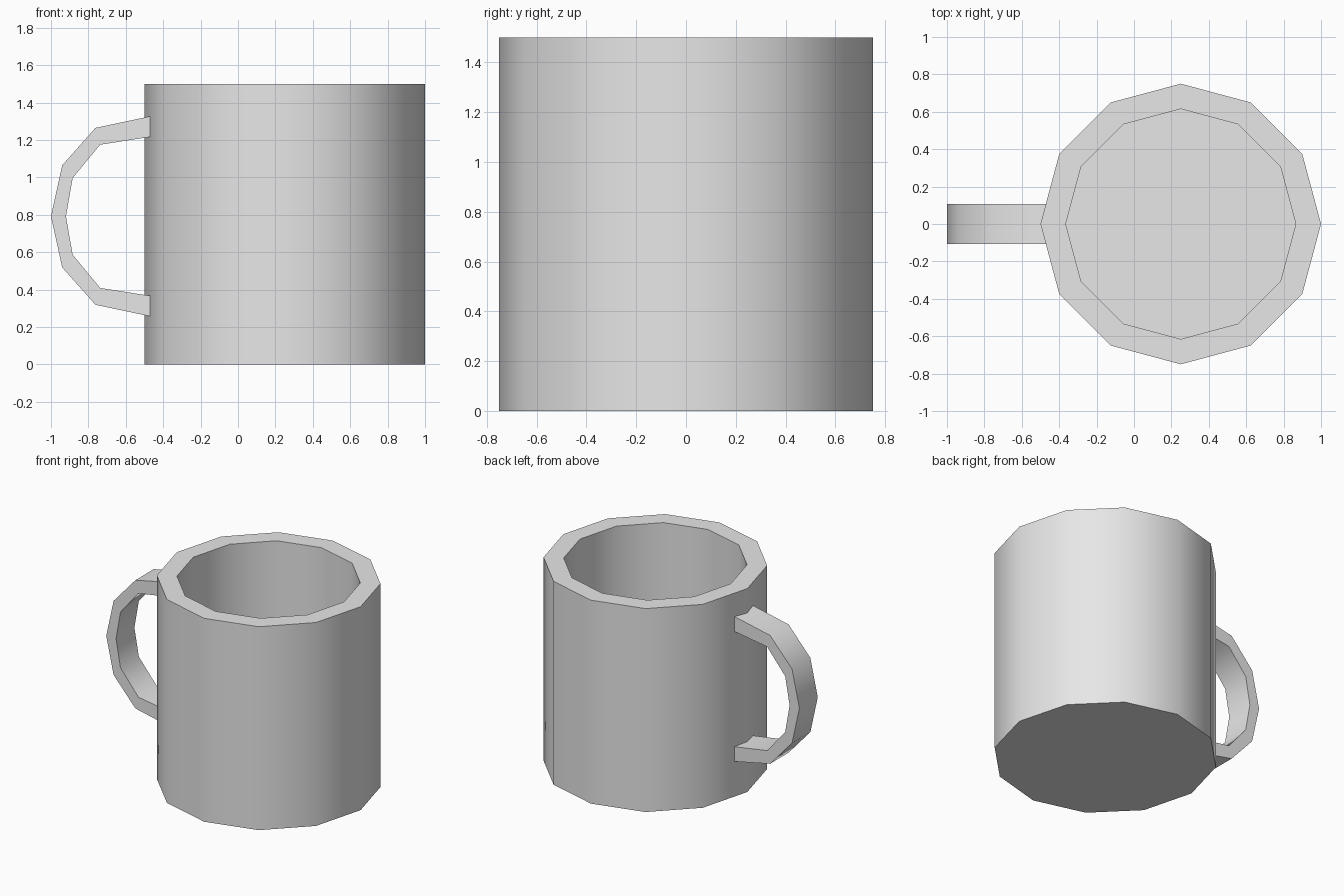
import bpy, bmesh, math

if "Cube" in bpy.data.objects:
    bpy.data.objects.remove(bpy.data.objects["Cube"])

SIDES = 12
FLOOR = 0.13

ceramic = bpy.data.materials.new("light grey ceramic")
ceramic.diffuse_color = (0.8, 0.8, 0.8, 1)
ceramic.use_nodes = True
ceramic.node_tree.nodes["Principled BSDF"].inputs["Base Color"].default_value = ceramic.diffuse_color


def finish(name, bm):
    """Turn a bmesh into a smooth object with its hard edges kept sharp."""
    bmesh.ops.recalc_face_normals(bm, faces=bm.faces)
    mesh = bpy.data.meshes.new(name)
    bm.to_mesh(mesh)
    bm.free()
    mesh.materials.append(ceramic)
    mesh.shade_smooth()
    mesh.set_sharp_from_angle(angle=math.radians(60))
    obj = bpy.data.objects.new(name, mesh)
    bpy.context.collection.objects.link(obj)
    return obj


def bridge(bm, a, b):
    """Join two closed vertex loops with quads."""
    for i in range(len(a)):
        j = (i + 1) % len(a)
        bm.faces.new((a[i], a[j], b[j], b[i]))


# Cup: outer wall, flat rim, inner wall and floor, as (radius, height) rings
bm = bmesh.new()
rings = []
for r, z in [(0.75, 0), (0.75, 1.5), (0.615, 1.5), (0.615, FLOOR)]:
    angles = [2 * math.pi * i / SIDES for i in range(SIDES)]
    rings.append([bm.verts.new((0.25 + r * math.cos(t), r * math.sin(t), z))
                  for t in angles])
for low, high in zip(rings, rings[1:]):
    bridge(bm, low, high)
bm.faces.new(rings[0])
bm.faces.new(rings[-1])
finish("cup", bm)

# Handle: rectangular section swept along a C; upper half mirrored about z = MID
MID = 0.792
HALF_WIDTH = 0.107
upper = [((-0.468, 1.327), (-0.468, 1.217)),   # (outer, inner) points
         ((-0.762, 1.265), (-0.737, 1.175)),
         ((-0.94, 1.065), (-0.884, 0.997))]
middle = [((-1.0, MID), (-0.92, MID))]
lower = [tuple((x, 2 * MID - z) for x, z in pair) for pair in reversed(upper)]

bm = bmesh.new()
sections = []
for (xo, zo), (xi, zi) in upper + middle + lower:
    sections.append([bm.verts.new(p) for p in (
        (xo, -HALF_WIDTH, zo), (xo, HALF_WIDTH, zo),
        (xi, HALF_WIDTH, zi), (xi, -HALF_WIDTH, zi))])
for a, b in zip(sections, sections[1:]):
    bridge(bm, a, b)
bm.faces.new(sections[0])
bm.faces.new(sections[-1])
finish("handle", bm)
